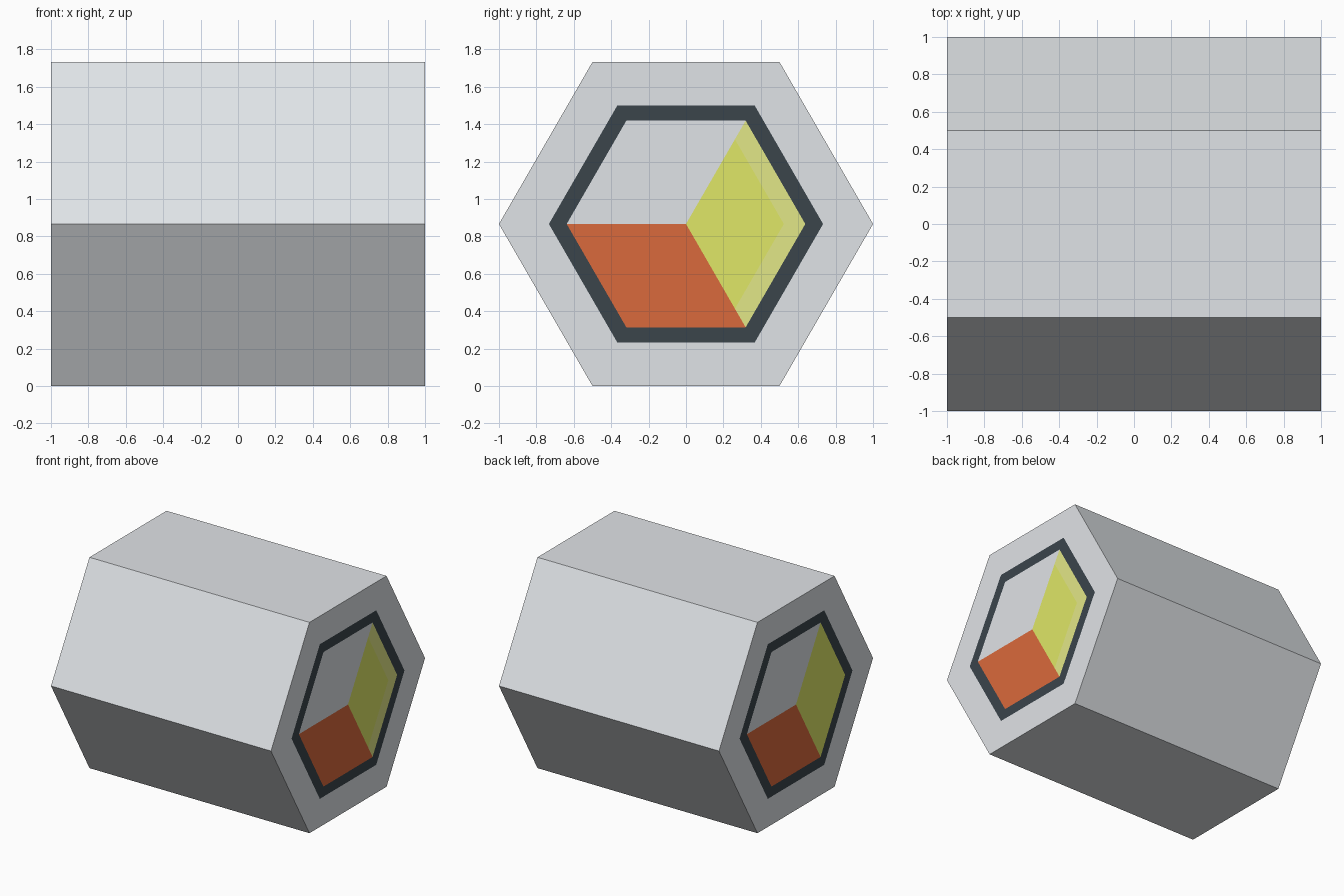
import bpy, bmesh, math
from mathutils import Vector

if "Cube" in bpy.data.objects:
    bpy.data.objects.remove(bpy.data.objects["Cube"])

R_BODY, R_FRAME, R_PANEL = 1.0, 0.733, 0.638   # hexagon corner radii
MID_Z = math.sqrt(3) / 2
PALE = 0.82                                    # inner edge of the pale strip


def material(name, rgb):
    m = bpy.data.materials.new(name)
    m.diffuse_color = (*rgb, 1)
    m.use_nodes = True
    m.node_tree.nodes["Principled BSDF"].inputs["Base Color"].default_value = m.diffuse_color
    return m


mats = [material("light grey", (0.82, 0.85, 0.88)),
        material("dark slate", (0.043, 0.058, 0.071)),
        material("rust orange", (0.70, 0.142, 0.045)),
        material("lime yellow", (0.86, 0.925, 0.157)),
        material("pale lime", (0.94, 0.98, 0.30))]
GREY, SLATE, ORANGE, LIME, PALE_LIME = range(5)

bm = bmesh.new()


def point(x, r, k):
    """Corner k of a hexagon of radius r; the left end is turned half round."""
    a = math.radians(60 * k)
    return Vector((x, x * r * math.cos(a), MID_Z + r * math.sin(a)))


def face(points, mat):
    f = bm.faces.new([bm.verts.new(p) for p in points])
    f.material_index = mat


# six long sides
for k in range(6):
    face([point(-1, R_BODY, 3 - k), point(1, R_BODY, k),
          point(1, R_BODY, k + 1), point(-1, R_BODY, 2 - k)], GREY)

# painted ends, flush with the body
for x in (1, -1):
    def p(k, r=R_PANEL):
        return point(x, r, k)

    # grey rim and dark frame
    for outer, inner, mat in ((R_BODY, R_FRAME, GREY), (R_FRAME, R_PANEL, SLATE)):
        for k in range(6):
            face([p(k, outer), p(k + 1, outer), p(k + 1, inner), p(k, inner)], mat)
    # three diamonds meeting in the middle
    s = R_PANEL * PALE
    centre = p(0, 0)
    face([centre, p(1, s), p(1), p(2), p(3)], GREY)
    face([centre, p(3), p(4), p(5), p(5, s)], ORANGE)
    face([centre, p(5, s), p(0, s), p(1, s)], LIME)
    # outer strip of the lime diamond, paler on the right end only
    for k in (5, 0):
        face([p(k, s), p(k), p(k + 1), p(k + 1, s)], PALE_LIME if x > 0 else LIME)

bmesh.ops.remove_doubles(bm, verts=bm.verts, dist=1e-4)
bmesh.ops.recalc_face_normals(bm, faces=bm.faces)

mesh = bpy.data.meshes.new("hexagonal_body")
bm.to_mesh(mesh)
bm.free()
for m in mats:
    mesh.materials.append(m)
bpy.context.collection.objects.link(bpy.data.objects.new("hexagonal_body", mesh))
